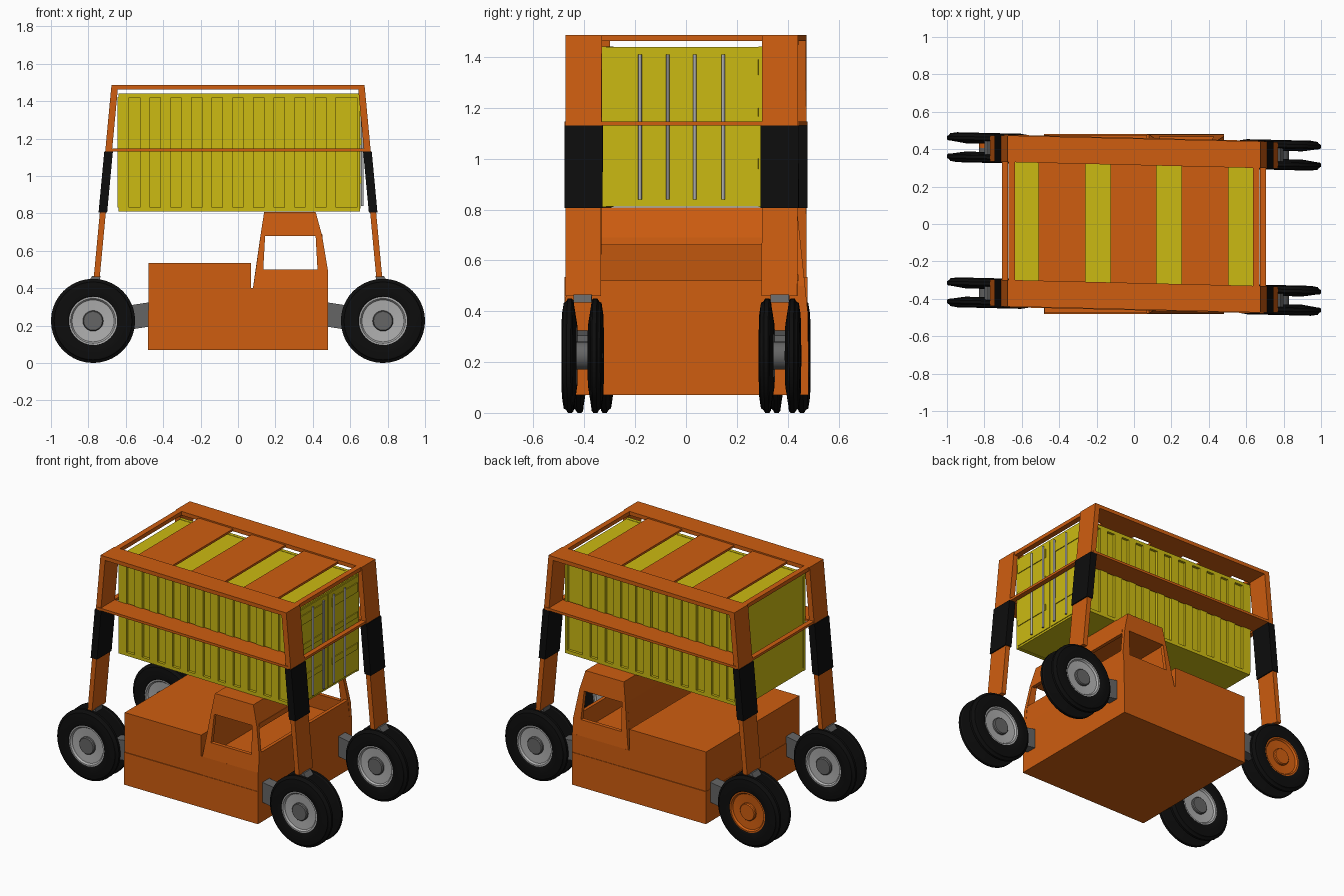
import bpy, bmesh, math

if "Cube" in bpy.data.objects:
    bpy.data.objects.remove(bpy.data.objects["Cube"])

def mat(name, rgb):
    m = bpy.data.materials.new(name)
    m.diffuse_color = (*rgb, 1)
    m.use_nodes = True
    m.node_tree.nodes["Principled BSDF"].inputs["Base Color"].default_value = m.diffuse_color
    return m

ORANGE = mat("orange", (0.62, 0.11, 0.005))
YELLOW = mat("yellow", (0.60, 0.49, 0.006))
BLACK = mat("black", (0.004, 0.004, 0.004))
RIM = mat("light_grey", (0.42, 0.42, 0.42))
STEEL = mat("steel_grey", (0.13, 0.13, 0.13))

def skew(x, y, z):          # frame, container and wheels lean slightly in plan
    return x, y - 0.024 * x, z

def taper(x, y, z):         # cab narrows towards its roof
    return x, y * (1 - 0.22 * max(0, z - 0.39)), z

def finish(name, bm, m, warp=None, smooth=False):
    if warp:
        for v in bm.verts:
            v.co = warp(*v.co)
    bmesh.ops.recalc_face_normals(bm, faces=bm.faces)
    me = bpy.data.meshes.new(name)
    bm.to_mesh(me)
    bm.free()
    ob = bpy.data.objects.new(name, me)
    bpy.context.collection.objects.link(ob)
    me.materials.append(m)
    if smooth:
        bpy.ops.object.select_all(action='DESELECT')
        ob.select_set(True)
        bpy.context.view_layer.objects.active = ob
        bpy.ops.object.shade_smooth_by_angle(angle=math.radians(30))
    return ob

def add_prism(bm, pts, y0, y1):
    """Extrude an x-z outline from y0 to y1."""
    a = [bm.verts.new((x, y0, z)) for x, z in pts]
    b = [bm.verts.new((x, y1, z)) for x, z in pts]
    bm.faces.new(a)
    bm.faces.new(b[::-1])
    for i in range(len(pts)):
        j = (i + 1) % len(pts)
        bm.faces.new((a[i], b[i], b[j], a[j]))

def prisms(name, m, items, warp=None):
    bm = bmesh.new()
    for it in items:
        add_prism(bm, *it)
    return finish(name, bm, m, warp)

def box(x0, x1, y0, y1, z0, z1):
    return [(x0, z0), (x1, z0), (x1, z1), (x0, z1)], y0, y1

def lathe(name, m, prof, cx, cy, cz, sign=1, n=40, closed=True):
    """Revolve (radius, y) points about a y axis."""
    bm = bmesh.new()
    rings = [[bm.verts.new((cx + r * math.cos(2 * math.pi * i / n), cy + sign * y,
                            cz + r * math.sin(2 * math.pi * i / n)))
              for i in range(n)] for r, y in prof]
    pairs = list(zip(rings, rings[1:]))
    if closed:
        pairs.append((rings[-1], rings[0]))
    else:
        bm.faces.new(rings[0])
        bm.faces.new(rings[-1])
    for a, b in pairs:
        for i in range(n):
            j = (i + 1) % n
            bm.faces.new((a[i], a[j], b[j], b[i]))
    return finish(name, bm, m, skew, True)

# Chassis and low engine deck
prisms("chassis", ORANGE, [box(-.48, .48, -.482, .482, .07, .28)])
prisms("engine_deck", ORANGE, [box(-.478, .07, -.477, .477, .28, .535)])
prisms("cab_base", ORANGE, [box(.07, .48, -.479, .479, .28, .40)])

# Cab: side frames with open windows, back wall, end sill and roof
cab = []
for y0, y1 in ((-.48, -.455), (.455, .48)):
    cab += [([(.08, .40), (.48, .40), (.48, .50), (.095, .50)], y0, y1),
            ([(.095, .50), (.135, .50), (.145, .68), (.12, .68)], y0, y1),
            ([(.425, .50), (.48, .50), (.45, .68), (.415, .68)], y0, y1)]
cab += [([(.12, .68), (.45, .68), (.415, .808), (.14, .808)], -.48, .48),
        ([(.08, .40), (.10, .40), (.14, .68), (.12, .68)], -.455, .455),
        ([(.455, .40), (.48, .40), (.477, .52), (.455, .52)], -.455, .455),
        ([(.43, .66), (.453, .66), (.45, .69), (.43, .69)], -.455, .455)]
prisms("cab", ORANGE, cab, taper)

# Wheels: a pair of dished discs on each corner
TYRE = [(.125, .022), (.20, .034), (.218, .036), (.225, .042), (.225, .058),
        (.212, .066), (.208, .074), (.17, .08), (.135, .077), (.125, .07)]
DISC = [(.132, .024), (.132, .073), (.12, .073), (.112, .062), (.055, .058), (.05, .024)]
for sx in (-1, 1):
    for sy in (-1, 1):
        cx, cy, cz = sx * .775, sy * .388, .225
        tag = ("left" if sx < 0 else "right") + ("_front" if sy < 0 else "_back")
        painted = sx < 0 and sy > 0
        for s in (-1, 1):
            side = "outer" if s == sy else "inner"
            col = ORANGE if painted and s == sy else None
            lathe(f"tyre_{side}_{tag}", BLACK, TYRE, cx, cy, cz, s)
            lathe(f"rim_{side}_{tag}", col or RIM, DISC, cx, cy, cz, s)
            lathe(f"hub_{side}_{tag}", col or STEEL,
                  [(.055, 0), (.055, .070), (.05, .076)], cx, cy, cz, s, 24, False)
        # Link arm to chassis and foot plate under the leg
        arm = [(sx * x, z) for x, z in ((.47, .195), (.60, .175), (.60, .305), (.47, .325))]
        prisms("link_arm_" + tag, STEEL, [(arm, cy - .035, cy + .035)], skew)
        foot = [(sx * x, z) for x, z in ((.74, .435), (.80, .435), (.78, .465), (.735, .465))]
        prisms("foot_plate_" + tag, STEEL, [(foot, cy - .036, cy + .036)], skew)

        # Telescopic leaning leg: lower post, black sleeve, upper post
        def leg(name, m, z0, z1, t, w):
            cl = lambda z: .755 - (z - .46) * .094
            q = [(sx * (cl(z) + d), z) for z, d in ((z0, -t), (z0, t), (z1, t), (z1, -t))]
            prisms(name + "_" + tag, m, [(q, sy * .386 - w, sy * .386 + w)], skew)
        leg("leg_lower", ORANGE, .46, .81, .016, .07)
        leg("leg_sleeve", BLACK, .805, 1.13, .023, .075)
        leg("leg_upper", ORANGE, 1.12, 1.487, .018, .071)

# Top frame with cross plates, and middle rails
top = [box(-.672, .672, s * .386 - .071, s * .386 + .071, 1.462, 1.487) for s in (-1, 1)]
top += [box(s * .653 - .018, s * .653 + .018, -.32, .32, 1.462, 1.487) for s in (-1, 1)]
prisms("top_frame", ORANGE, top, skew)
prisms("top_cross_plates", ORANGE,
       [box(a, b, -.325, .325, 1.464, 1.478)
        for a, b in ((-.51, -.26), (-.125, .12), (.255, .505))], skew)
mid = [box(-.695, .695, s * .388 - .073, s * .388 + .073, 1.13, 1.146) for s in (-1, 1)]
mid += [box(s * .69 - .016, s * .69 + .016, -.32, .32, 1.13, 1.146) for s in (-1, 1)]
prisms("middle_rails", ORANGE, mid, skew)

# Container: core, edge rails and vertical ribs between recessed panels
prisms("container_body", YELLOW, [box(-.64, .65, -.305, .305, .812, 1.44)], skew)
ribs = []
for s in (-1, 1):
    y0, y1 = sorted((s * .30, s * .322))
    ribs += [box(-.64, .652, y0, y1, .81, .832), box(-.64, .652, y0, y1, 1.42, 1.442)]
    for i in range(11):
        x = -.585 + i * .1105 + (.0 if i else -.003)
        ribs.append(box(x - .055 if i == 0 else x - .05, x + .005, y0, y1, .83, 1.422))
    ribs.append(box(.637, .652, y0, y1, .83, 1.422))
prisms("container_ribs", YELLOW, ribs, skew)

# Doors with hinge bands and locking rods at the right end
doors = [box(.645, .655, y0, y1, .825, 1.428) for y0, y1 in ((-.305, -.004), (.004, .305))]
for z0, z1 in ((1.33, 1.39), (1.165, 1.20), (.96, 1.0)):
    for s in (-1, 1):
        y0, y1 = sorted((s * .04, s * .30))
        doors.append(box(.65, .660, y0, y1, z0, z1))
prisms("container_doors", YELLOW, doors, skew)
bm = bmesh.new()
for y in (-.165, -.055, .05, .162):
    r = bmesh.ops.create_cone(bm, cap_ends=True, segments=12, radius1=.007,
                              radius2=.007, depth=.57)
    bmesh.ops.translate(bm, verts=r["verts"], vec=(.664, y, 1.125))
finish("locking_rods", bm, RIM, skew, True)
